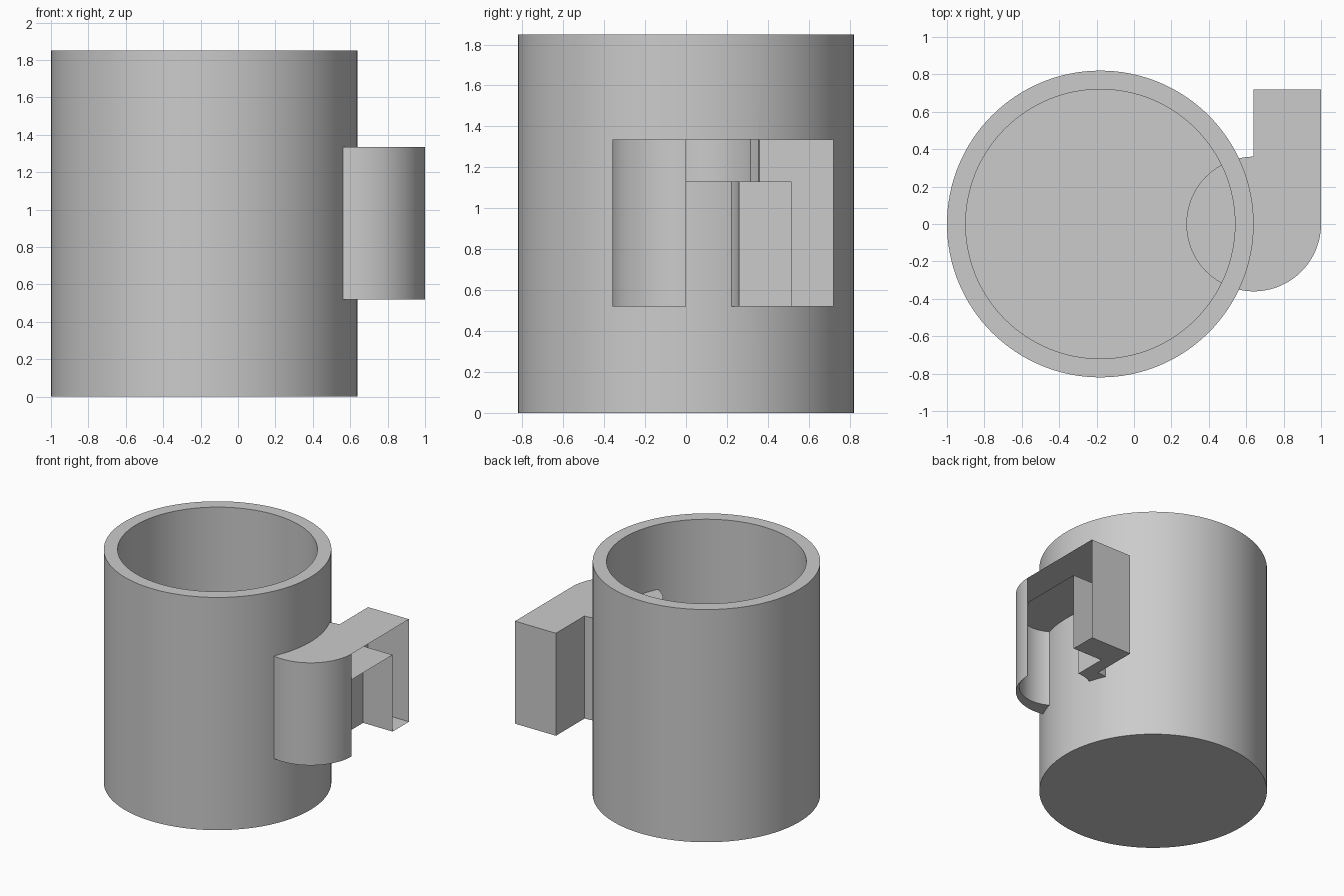
import bpy
import bmesh
from math import cos, sin, radians

if "Cube" in bpy.data.objects:
    bpy.data.objects.remove(bpy.data.objects["Cube"])

SEGMENTS = 128
BODY_X, BODY_R, WALL, HEIGHT = -0.18, 0.82, 0.10, 1.85
HANDLE_X, HANDLE_R, HANDLE_Z, HANDLE_TOP = 0.64, 0.36, 0.52, 1.335

grey = bpy.data.materials.new("plain_grey")
grey.use_nodes = True
colour = (0.6, 0.6, 0.6, 1)
grey.diffuse_color = colour
grey.node_tree.nodes["Principled BSDF"].inputs["Base Color"].default_value = colour


def arc(x, radius, start=0, end=360, steps=SEGMENTS):
    """Points along an arc centred on the x axis."""
    angles = [radians(start + (end - start) * i / steps) for i in range(steps + 1)]
    return [(x + radius * cos(a), radius * sin(a)) for a in angles]


def prism(name, outline, bottom, top):
    """Extrude a plan outline upward into a closed solid."""
    bm = bmesh.new()
    face = bm.faces.new([bm.verts.new((x, y, bottom)) for x, y in outline])
    result = bmesh.ops.extrude_face_region(bm, geom=[face])
    raised = [v for v in result["geom"] if isinstance(v, bmesh.types.BMVert)]
    bmesh.ops.translate(bm, verts=raised, vec=(0, 0, top - bottom))
    bmesh.ops.recalc_face_normals(bm, faces=bm.faces)
    mesh = bpy.data.meshes.new(name)
    bm.to_mesh(mesh)
    bm.free()
    mesh.materials.append(grey)
    obj = bpy.data.objects.new(name, mesh)
    bpy.context.collection.objects.link(obj)
    return obj


def combine(target, tool, operation):
    """Apply a boolean and discard the tool."""
    mod = target.modifiers.new(operation.lower(), "BOOLEAN")
    mod.operation, mod.object, mod.solver = operation, tool, "EXACT"
    bpy.context.view_layer.objects.active = target
    bpy.ops.object.modifier_apply(modifier=mod.name)
    bpy.data.objects.remove(tool)


# Hollow cup
mug = prism("mug", arc(BODY_X, BODY_R)[:-1], 0, HEIGHT)
hollow = prism("hollow", arc(BODY_X, BODY_R - WALL)[:-1], WALL, HEIGHT + 0.1)
combine(mug, hollow, "DIFFERENCE")

# Hooked handle: round root running into a straight grip
handle = prism("handle", arc(HANDLE_X, HANDLE_R, 90, 360, 96) + [(1, 0.72), (HANDLE_X, 0.72)],
               HANDLE_Z, HANDLE_TOP)

# Finger opening, open at the bottom and on the outer side
inner_x = HANDLE_X + WALL
opening = prism("opening", arc(inner_x, HANDLE_R - WALL - 0.001, 90, 360, 96)
                + [(1.1, 0), (1.1, 0.515), (inner_x, 0.515)], HANDLE_Z - 0.1, 1.13)
combine(handle, opening, "DIFFERENCE")

# Join the handle to the cup, its root showing through the inner wall
combine(mug, handle, "UNION")

bpy.ops.object.select_all(action="DESELECT")
mug.select_set(True)
bpy.context.view_layer.objects.active = mug
bpy.ops.object.shade_smooth_by_angle(angle=radians(30))
